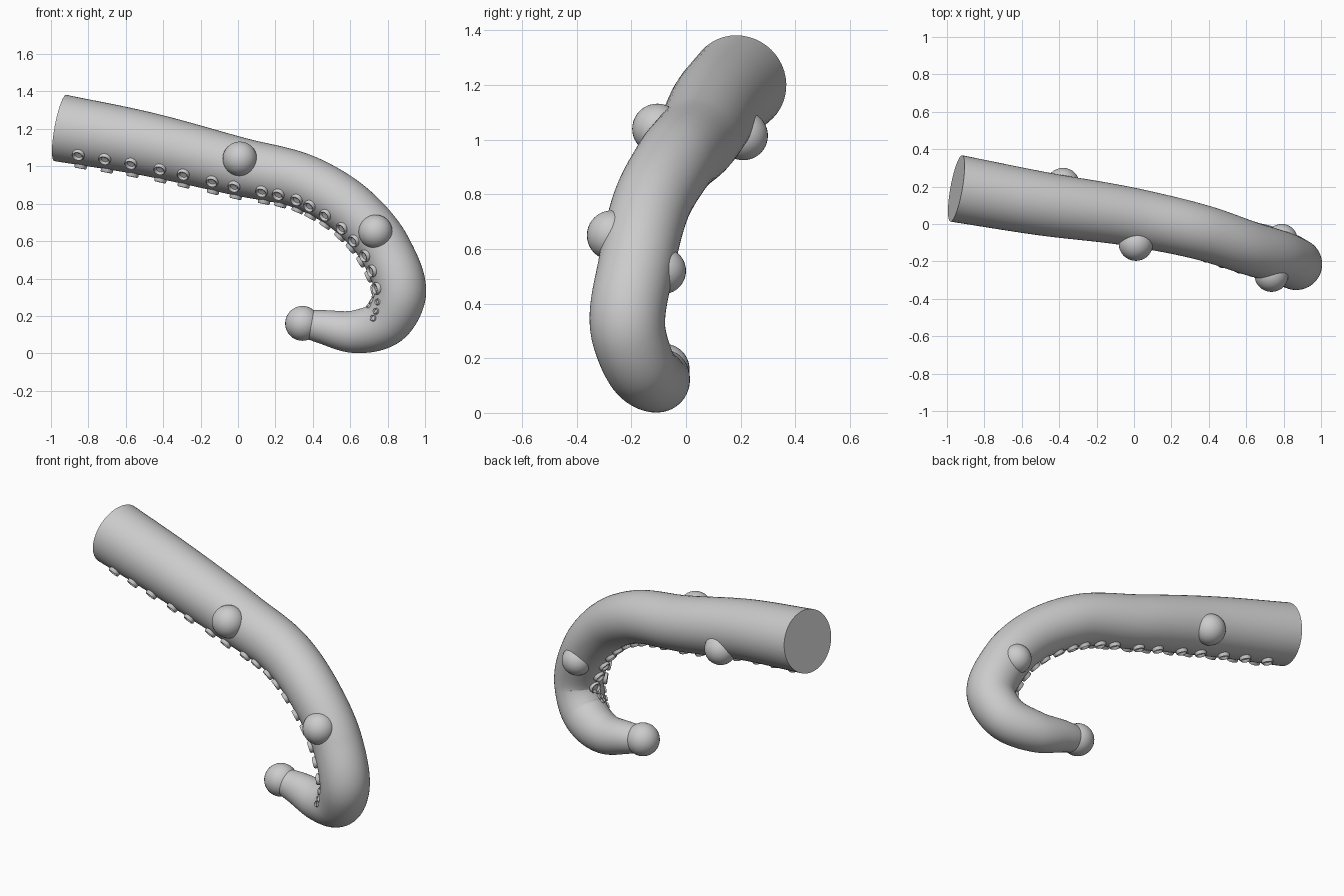
import bpy, bmesh, math
from mathutils import Vector, Matrix

if "Cube" in bpy.data.objects:
    bpy.data.objects.remove(bpy.data.objects["Cube"])

# Path keys: x, y, z, radius, then direction the suckers face
KEYS = [Vector(k) for k in [
    (-0.95, 0.19, 1.205, 0.180, 0, -0.42, -0.9),
    (-0.50, 0.11, 1.122, 0.170, 0, -0.42, -0.9),
    (0.00, 0.035, 1.000, 0.156, 0, -0.42, -0.9),
    (0.38, -0.05, 0.905, 0.147, -0.2, -0.42, -0.85),
    (0.62, -0.13, 0.755, 0.143, -0.65, -0.32, -0.65),
    (0.79, -0.18, 0.550, 0.140, -0.9, -0.25, -0.35),
    (0.865, -0.212, 0.30, 0.137, -1, -0.15, 0.1),
    (0.80, -0.17, 0.175, 0.130, -0.6, -0.6, 0.5),
    (0.63, -0.105, 0.116, 0.115, 0, -0.94, 0.34),
    (0.45, -0.08, 0.142, 0.090, 0, -0.94, 0.34),
    (0.345, -0.08, 0.16, 0.072, 0, -0.94, 0.34)]]


def smooth_path(keys, steps):
    """Hermite curve through the keys, spaced by chord length."""
    t = [0.0]
    for a, b in zip(keys, keys[1:]):
        t.append(t[-1] + (b.xyz - a.xyz).length)
    n = len(keys)
    m = []
    for i in range(n):
        lo, hi = max(i - 1, 0), min(i + 1, n - 1)
        if hi - lo == 2:
            h0, h1 = t[i] - t[lo], t[hi] - t[i]
            m.append(((keys[i] - keys[lo]) / h0 * h1 + (keys[hi] - keys[i]) / h1 * h0) / (h0 + h1))
        else:
            m.append((keys[hi] - keys[lo]) / (t[hi] - t[lo]))
    out = []
    for i in range(n - 1):
        h = t[i + 1] - t[i]
        for s in range(steps):
            u = s / steps
            out.append(keys[i] * (2*u**3 - 3*u**2 + 1) + m[i] * (h * (u**3 - 2*u**2 + u))
                       + keys[i + 1] * (3*u**2 - 2*u**3) + m[i + 1] * (h * (u**3 - u**2)))
    return out + [keys[-1]]


PATH = smooth_path(KEYS, 16)
POS = [Vector(p[:3]) for p in PATH]
TAN = [(POS[min(i + 1, len(POS) - 1)] - POS[max(i - 1, 0)]).normalized() for i in range(len(POS))]


def finish(bm, name):
    bmesh.ops.recalc_face_normals(bm, faces=bm.faces)
    mesh = bpy.data.meshes.new(name)
    bm.to_mesh(mesh)
    bm.free()
    obj = bpy.data.objects.new(name, mesh)
    bpy.context.collection.objects.link(obj)
    bpy.ops.object.select_all(action='DESELECT')
    obj.select_set(True)
    bpy.context.view_layer.objects.active = obj
    bpy.ops.object.shade_smooth_by_angle(angle=math.radians(50))
    return obj


def skin(bm, rings):
    n = len(rings[0])
    for a, b in zip(rings, rings[1:]):
        for j in range(n):
            bm.faces.new((a[j], a[(j + 1) % n], b[(j + 1) % n], b[j]))


# Tapered hooked arm, swept with a twist-free frame
bm = bmesh.new()
rings, side = [], Vector((0, 0, 1))
for p, c, t in zip(PATH, POS, TAN):
    side = (side - t * side.dot(t)).normalized()
    other = t.cross(side)
    rings.append([bm.verts.new(c + p[3] * (side * math.cos(a) + other * math.sin(a)))
                  for a in (2 * math.pi * j / 48 for j in range(48))])
skin(bm, rings)
bm.faces.new(rings[0])
bm.faces.new(rings[-1])
finish(bm, "tentacle_arm")

# Round bulbs along the arm and at its tip
BULBS = [("front_bulb_inner", (0.01, -0.105, 1.04), 0.092),
         ("front_bulb_outer", (0.735, -0.272, 0.65), 0.091),
         ("back_bulb_inner", (-0.38, 0.21, 1.015), 0.09),
         ("back_bulb_outer", (0.79, -0.085, 0.52), 0.085),
         ("tip_bulb", (0.345, -0.08, 0.16), 0.093)]
for name, loc, r in BULBS:
    bm = bmesh.new()
    bmesh.ops.create_uvsphere(bm, u_segments=32, v_segments=20, radius=r)
    bmesh.ops.translate(bm, verts=bm.verts, vec=loc)
    finish(bm, name)

# Cup-shaped suckers in two rows along the inside
CUP = [(0.25, 0.1), (0.6, 0.15), (0.75, 0.5), (0.9, 0.56), (1.02, 0.4), (1.05, -0.5)]


def add_sucker(bm, base, normal, size):
    rot = normal.to_track_quat('Z', 'Y').to_matrix()
    loops = [[bm.verts.new(base + rot @ Vector((r * math.cos(a), r * math.sin(a), h)) * size)
              for a in (2 * math.pi * j / 20 for j in range(20))] for r, h in CUP]
    skin(bm, loops)
    bm.faces.new(loops[0])


bm = bmesh.new()
travel, target = 0.0, 0.145
for i in range(1, len(PATH)):
    travel += (POS[i] - POS[i - 1]).length
    if travel < target or travel > 2.42:
        continue
    hooked = i > 6 * 16 + 4
    t, c, r = TAN[i], POS[i], PATH[i][3]
    d = Vector(PATH[i][4:7])
    d = (d - t * d.dot(t)).normalized()
    for sign in (-1, 1):
        n = Matrix.Rotation(sign * math.radians(23), 3, t) @ d
        add_sucker(bm, c + n * r, n, 0.017 if hooked else 0.032)
    target += 0.062 if hooked else (0.142 if travel < 1.15 else 0.112)
finish(bm, "suckers")
